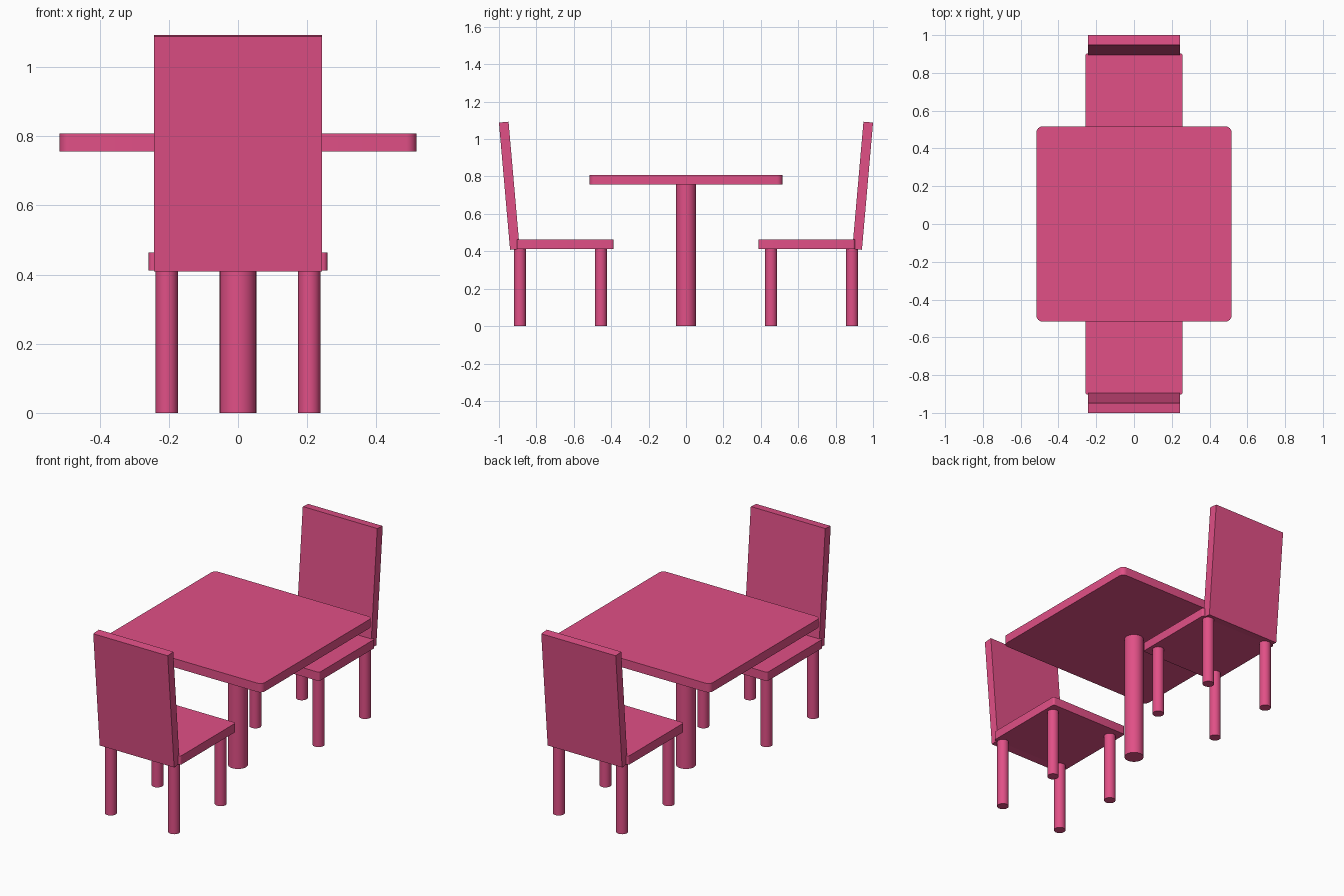
import bpy, bmesh, math

if "Cube" in bpy.data.objects:
    bpy.data.objects.remove(bpy.data.objects["Cube"])

pink = bpy.data.materials.new("pink")
pink.diffuse_color = (0.75, 0.08, 0.24, 1)
pink.use_nodes = True
pink.node_tree.nodes["Principled BSDF"].inputs["Base Color"].default_value = pink.diffuse_color


def add_object(name, bm, loc, rot_x=0.0, smooth=True):
    mesh = bpy.data.meshes.new(name)
    bmesh.ops.recalc_face_normals(bm, faces=bm.faces)
    bm.to_mesh(mesh)
    bm.free()
    mesh.materials.append(pink)
    obj = bpy.data.objects.new(name, mesh)
    bpy.context.collection.objects.link(obj)
    obj.location = loc
    obj.rotation_euler.x = rot_x
    if smooth:
        bpy.ops.object.select_all(action='DESELECT')
        obj.select_set(True)
        bpy.context.view_layer.objects.active = obj
        bpy.ops.object.shade_smooth_by_angle(angle=math.radians(30))
    return obj


def slab(name, size, loc, corner=0.0, rot_x=0.0):
    """Box with optionally rounded vertical edges."""
    bm = bmesh.new()
    bmesh.ops.create_cube(bm, size=1)
    bmesh.ops.scale(bm, vec=size, verts=bm.verts)
    if corner:
        upright = [e for e in bm.edges
                   if abs(e.verts[0].co.z - e.verts[1].co.z) > 1e-4]
        bmesh.ops.bevel(bm, geom=upright, offset=corner, segments=6,
                        profile=0.5, affect='EDGES')
    return add_object(name, bm, loc, rot_x, smooth=corner > 0)


def post(name, radius, height, x, y):
    """Round upright standing on the floor."""
    bm = bmesh.new()
    bmesh.ops.create_cone(bm, cap_ends=True, segments=32, radius1=radius,
                          radius2=radius, depth=height)
    return add_object(name, bm, (x, y, height / 2))


# Table
slab("table_top", (1.032, 1.032, 0.052), (0, 0, 0.782), corner=0.03)
post("table_pedestal", 0.053, 0.757, 0, 0)

# Two chairs facing each other across the table
for side, label in ((-1, "front"), (1, "back")):
    slab(f"{label}_chair_seat", (0.516, 0.516, 0.052),
         (0, side * 0.645, 0.438), corner=0.012)
    # Backrest leaning outward
    slab(f"{label}_chair_backrest", (0.485, 0.0515, 0.683),
         (0, side * 0.9447, 0.7505), rot_x=-side * math.radians(5))
    # Legs
    for x, hand in ((-0.206, "left"), (0.206, "right")):
        for y, pos in ((0.455, "inner"), (0.888, "outer")):
            post(f"{label}_chair_{pos}_{hand}_leg", 0.032, 0.413, x, side * y)
